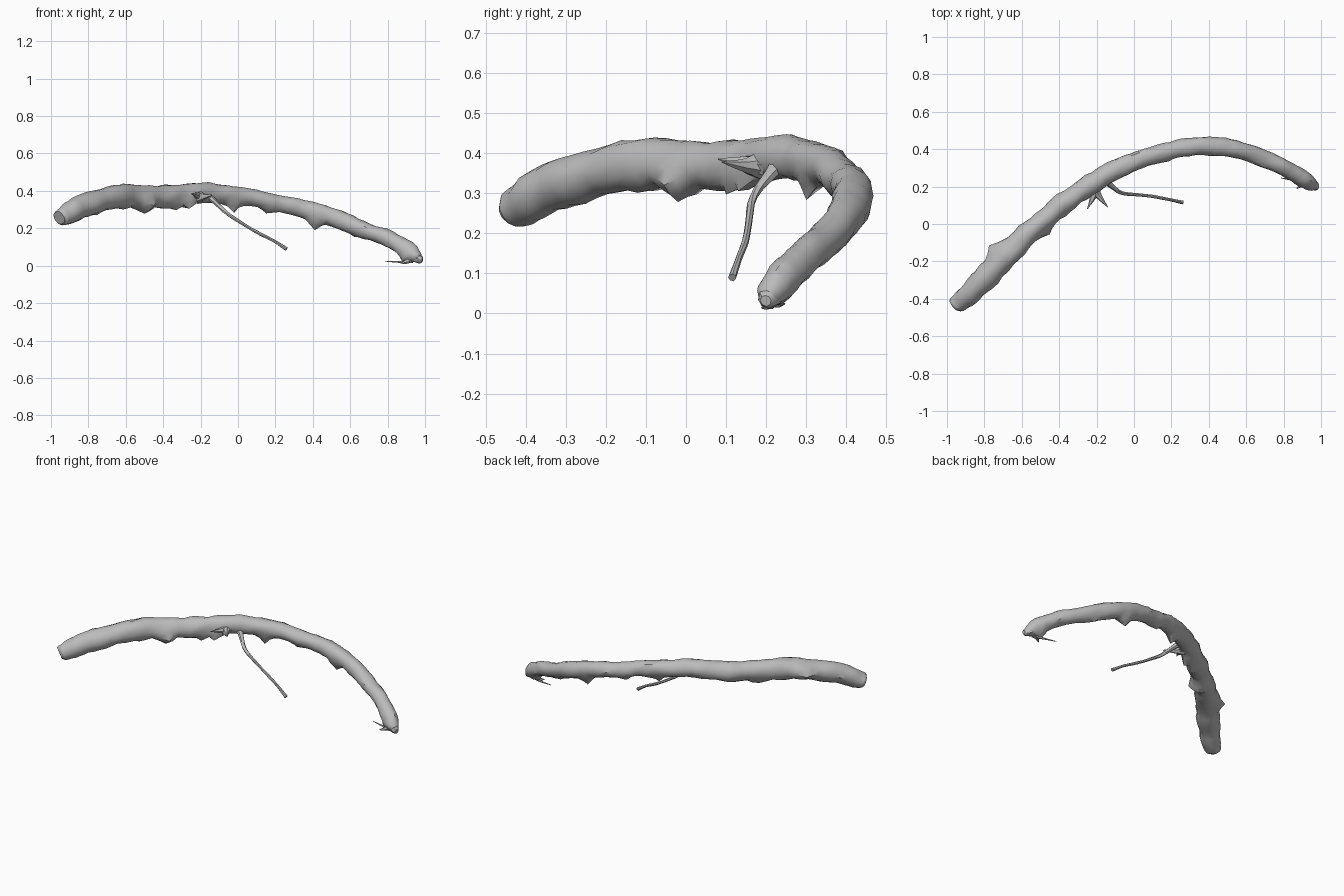
import bpy, bmesh, math
from mathutils import Vector, noise

bark = bpy.data.materials.new("bark grey")
bark.diffuse_color = (0.5, 0.5, 0.5, 1)


def spline(p, steps):
    """Catmull-Rom through rows of x, y, z, radius."""
    p = [Vector(q) for q in p]
    p = [2 * p[0] - p[1]] + p + [2 * p[-1] - p[-2]]
    out = []
    for i in range(1, len(p) - 2):
        a, b, c, d = p[i - 1:i + 3]
        for s in range(steps):
            t = s / steps
            out.append(0.5 * (2 * b + (c - a) * t + (2 * a - 5 * b + 4 * c - d) * t * t
                              + (3 * b - a - 3 * c + d) * t ** 3))
    return out + [p[-2]]


def limb(name, rows, sides, steps, rough=0.0, lumps=()):
    """Closed tube along a path, roughened and pulled out at the lumps."""
    path = spline(rows, steps)
    pts = [q.to_3d() for q in path]
    bm = bmesh.new()
    rings = []
    for i, c in enumerate(pts):
        t = (pts[min(i + 1, len(pts) - 1)] - pts[max(i - 1, 0)]).normalized()
        u = t.cross(Vector((0, 0, 1))).normalized()
        w = u.cross(t)
        ring = []
        for k in range(sides):
            a = math.tau * k / sides
            d = u * math.cos(a) + w * math.sin(a)
            r = path[i][3]
            n = noise.noise((c + d * 0.06) * 9) + 0.6 * noise.noise((c + d * 0.06) * 24)
            ring.append(bm.verts.new(c + d * r * (1 + rough * n)))
        rings.append(ring)
    for a, b in zip(rings, rings[1:]):
        for k in range(sides):
            bm.faces.new((a[k], b[k], b[(k + 1) % sides], a[(k + 1) % sides]))
    bm.faces.new(rings[0])
    bm.faces.new(rings[-1][::-1])
    for tip, reach in lumps:
        tip = Vector(tip)
        near = min(bm.verts, key=lambda v: (v.co - tip).length).co.copy()
        for v in bm.verts:
            f = max(0, 1 - (v.co - near).length / reach)
            v.co += (tip - near) * f
    bmesh.ops.recalc_face_normals(bm, faces=bm.faces)
    me = bpy.data.meshes.new(name)
    bm.to_mesh(me)
    bm.free()
    me.materials.append(bark)
    ob = bpy.data.objects.new(name, me)
    bpy.context.collection.objects.link(ob)
    bpy.context.view_layer.objects.active = ob
    ob.select_set(True)
    bpy.ops.object.shade_smooth_by_angle(angle=math.radians(40))
    ob.select_set(False)


# Main bough with knots along its underside
limb("bough", [
    (-0.955, -0.44, 0.255, 0.038), (-0.93, -0.415, 0.268, 0.055), (-0.8, -0.295, 0.33, 0.063),
    (-0.6, -0.085, 0.372, 0.062), (-0.4, 0.088, 0.368, 0.058), (-0.2, 0.23, 0.388, 0.054),
    (0, 0.335, 0.372, 0.049), (0.2, 0.395, 0.337, 0.047), (0.4, 0.416, 0.293, 0.048),
    (0.6, 0.385, 0.222, 0.045), (0.8, 0.3, 0.145, 0.044), (0.9, 0.247, 0.092, 0.044),
    (0.95, 0.215, 0.052, 0.036), (0.968, 0.205, 0.035, 0.022)],
    14, 7, 0.2, [
    ((-0.5, -0.02, 0.278), 0.07), ((-0.45, -0.055, 0.32), 0.07), ((-0.33, 0.1, 0.297), 0.05),
    ((-0.26, 0.13, 0.305), 0.05), ((-0.02, 0.3, 0.283), 0.045), ((0.41, 0.41, 0.19), 0.06),
    ((0.15, 0.38, 0.28), 0.05), ((-0.775, -0.115, 0.35), 0.07), ((-0.155, 0.25, 0.447), 0.05),
    ((-0.66, -0.12, 0.42), 0.05), ((0.88, 0.23, 0.02), 0.05), ((0.62, 0.38, 0.155), 0.04)])

# Long thin side twig
limb("side_twig", [
    (-0.16, 0.235, 0.375, 0.022), (-0.115, 0.2, 0.335, 0.014), (-0.07, 0.168, 0.29, 0.011),
    (0.0, 0.158, 0.24, 0.009), (0.1, 0.148, 0.18, 0.009), (0.19, 0.13, 0.135, 0.008),
    (0.26, 0.115, 0.09, 0.01)], 7, 3, 0.25)

# Broken stubs beside the twig
limb("broken_stub", [(-0.22, 0.19, 0.37, 0.04), (-0.185, 0.145, 0.37, 0.018),
                     (-0.14, 0.09, 0.378, 0.002)], 7, 3, 0.2)
limb("upper_stub", [(-0.2, 0.2, 0.37, 0.03), (-0.225, 0.13, 0.378, 0.014),
                    (-0.25, 0.08, 0.385, 0.002)], 6, 2, 0.2)

# Splinters at the low end
limb("tip_splinter", [(0.93, 0.21, 0.03, 0.017), (0.87, 0.23, 0.02, 0.006),
                      (0.785, 0.246, 0.024, 0.002)], 6, 3)
limb("tip_fray", [(0.94, 0.22, 0.045, 0.025), (0.9, 0.21, 0.02, 0.012),
                  (0.87, 0.19, 0.014, 0.003)], 6, 2, 0.2)
limb("tip_end", [(0.95, 0.215, 0.045, 0.03), (0.975, 0.203, 0.035, 0.024),
                 (0.987, 0.2, 0.032, 0.014)], 8, 2, 0.2)
